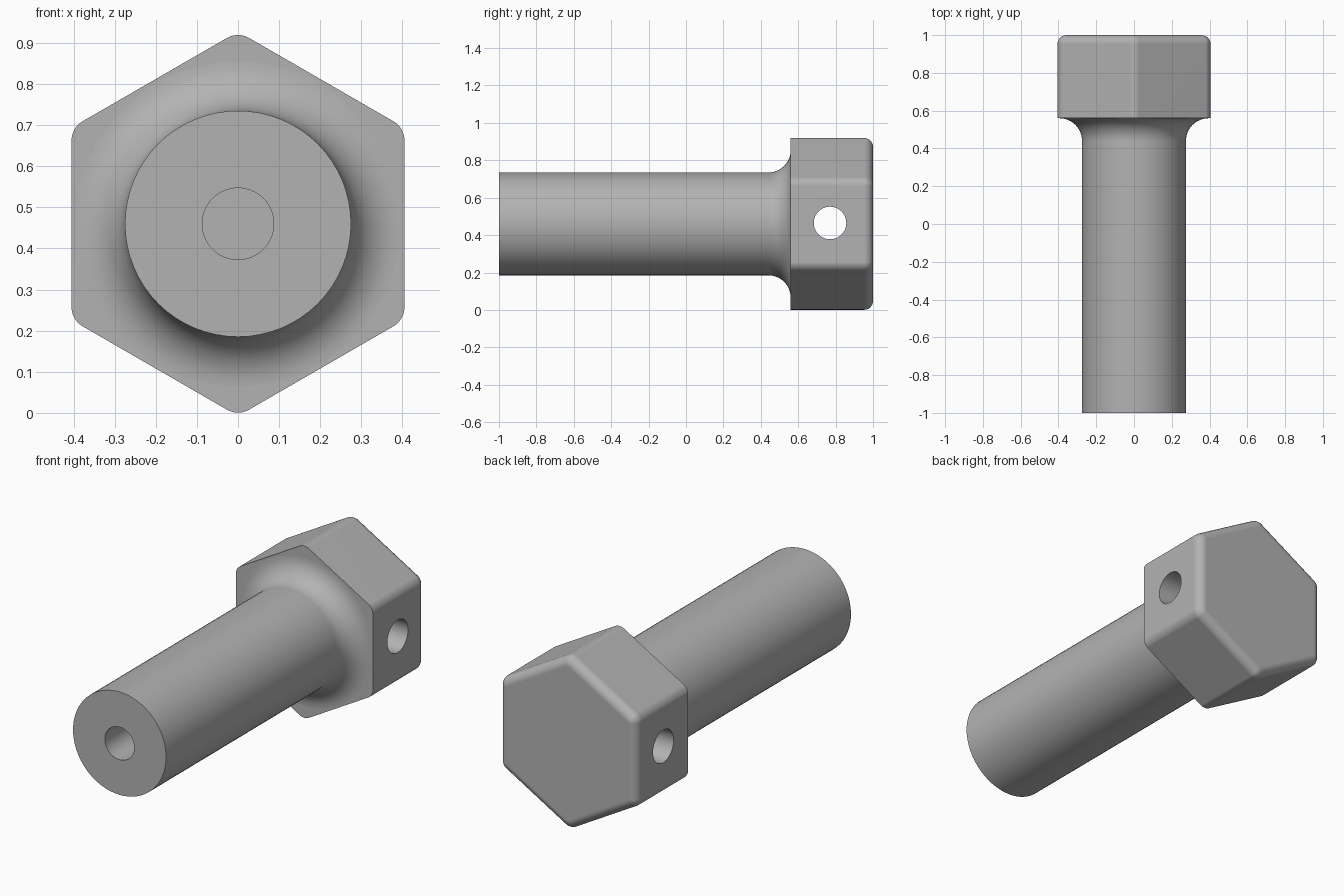
import bpy, bmesh, math
from mathutils import Matrix, Vector

if "Cube" in bpy.data.objects:
    bpy.data.objects.remove(bpy.data.objects["Cube"])

CZ = 0.46            # height of the bolt axis
HEAD_Y = 0.56        # plane where the head meets the shank
SHANK_R, BORE_R, FILLET = 0.275, 0.087, 0.12
APOTHEM, ROUND = 0.405, 0.05

steel = bpy.data.materials.new("grey steel")
steel.diffuse_color = (0.45, 0.45, 0.45, 1)
steel.use_nodes = True
steel.node_tree.nodes["Principled BSDF"].inputs["Base Color"].default_value = steel.diffuse_color


def make_object(name, bm):
    bmesh.ops.recalc_face_normals(bm, faces=bm.faces)
    mesh = bpy.data.meshes.new(name)
    bm.to_mesh(mesh)
    bm.free()
    mesh.materials.append(steel)
    obj = bpy.data.objects.new(name, mesh)
    bpy.context.collection.objects.link(obj)
    return obj


def select_only(obj):
    bpy.ops.object.select_all(action='DESELECT')
    obj.select_set(True)
    bpy.context.view_layer.objects.active = obj


# Shank: lathed profile with axial bore and a concave fillet under the head
profile = [(BORE_R, HEAD_Y), (BORE_R, -1), (SHANK_R, -1)]
for i in range(13):
    a = math.pi / 2 * i / 12
    profile.append((SHANK_R + FILLET * (1 - math.cos(a)),
                    HEAD_Y - FILLET * (1 - math.sin(a))))
bm = bmesh.new()
verts = [bm.verts.new((r, y, CZ)) for r, y in profile]
edges = [bm.edges.new(pair) for pair in zip(verts, verts[1:])]
bmesh.ops.spin(bm, geom=verts + edges, cent=(0, 0, CZ), axis=(0, 1, 0),
               angle=math.tau, steps=64, use_merge=True)
bmesh.ops.remove_doubles(bm, verts=bm.verts, dist=1e-5)
shank = make_object("shank", bm)

# Hexagonal head: rounded corners, rounded outer rim, sharp edge on the shank side
bm = bmesh.new()
corner_r = APOTHEM / math.cos(math.pi / 6)
ring = [bm.verts.new((corner_r * math.sin(k * math.pi / 3), HEAD_Y,
                      CZ + corner_r * math.cos(k * math.pi / 3))) for k in range(6)]
base = bm.faces.new(ring)
grown = bmesh.ops.extrude_face_region(bm, geom=[base], use_keep_orig=True)["geom"]
bmesh.ops.translate(bm, vec=(0, 1 - HEAD_Y, 0),
                    verts=[g for g in grown if isinstance(g, bmesh.types.BMVert)])
bmesh.ops.recalc_face_normals(bm, faces=bm.faces)
corners = [e for e in bm.edges if abs(e.verts[0].co.y - e.verts[1].co.y) > 0.1]
bmesh.ops.bevel(bm, geom=corners, offset=ROUND * math.tan(math.pi / 6),
                offset_type='OFFSET', segments=6, profile=0.5, affect='EDGES')
rim = [e for e in bm.edges if all(v.co.y > 0.99 for v in e.verts)]
bmesh.ops.bevel(bm, geom=rim, offset=ROUND - 0.003, offset_type='OFFSET',
                segments=6, profile=0.5, affect='EDGES')
head = make_object("hex_head", bm)

# Cross hole drilled through the head from side to side
bm = bmesh.new()
bmesh.ops.create_cone(bm, cap_ends=True, segments=48, radius1=BORE_R, radius2=BORE_R,
                      depth=1.2, matrix=Matrix.Translation((0, 0.77, CZ + 0.005))
                      @ Matrix.Rotation(math.pi / 2, 4, 'Y'))
drill = make_object("drill_cutter", bm)
drill.hide_render = True
cut = head.modifiers.new("cross hole", 'BOOLEAN')
cut.operation, cut.solver, cut.object = 'DIFFERENCE', 'EXACT', drill
select_only(head)
bpy.ops.object.modifier_apply(modifier=cut.name)
bpy.data.objects.remove(drill)

# Smooth rounds, crisp edges, even shading on the flats
for obj in (shank, head):
    select_only(obj)
    bpy.ops.object.shade_smooth_by_angle(angle=math.radians(30))
    weighted = obj.modifiers.new("even flats", 'WEIGHTED_NORMAL')
    weighted.keep_sharp = True
